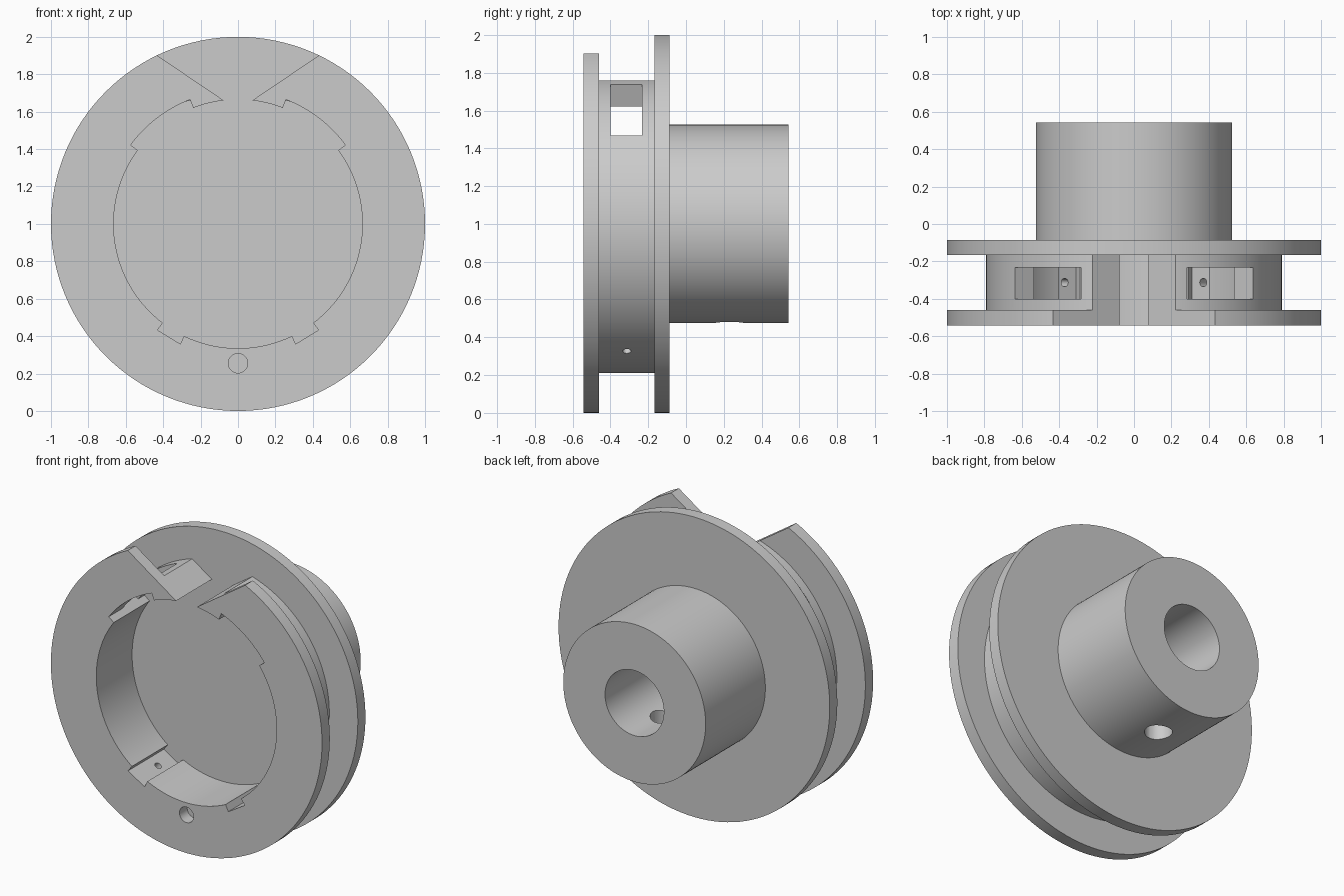
import bpy, bmesh
from math import sin, cos, radians, pi
from mathutils import Vector, Matrix

cube = bpy.data.objects.get("Cube")
if cube:
    bpy.data.objects.remove(cube, do_unlink=True)

SEGMENTS = 128
FRONT, LIP, FLOOR, BACK, END = -0.543, -0.461, -0.166, -0.086, 0.543
CAVITY, NOTCH, GROOVE, RIM = 0.665, 0.712, 0.79, 1.0
HUB, BORE = 0.525, 0.217

grey = bpy.data.materials.new("plain grey")
grey.use_nodes = True
colour = (0.6, 0.6, 0.6, 1)
grey.diffuse_color = colour
grey.node_tree.nodes["Principled BSDF"].inputs["Base Color"].default_value = colour


def finish(bm, name):
    bmesh.ops.remove_doubles(bm, verts=bm.verts, dist=1e-5)
    bmesh.ops.recalc_face_normals(bm, faces=bm.faces)
    mesh = bpy.data.meshes.new(name)
    bm.to_mesh(mesh)
    bm.free()
    mesh.materials.append(grey)
    obj = bpy.data.objects.new(name, mesh)
    bpy.context.collection.objects.link(obj)
    return obj


def lathe(name, profile):
    """Turn a (radius, y) profile about the horizontal axis at z = 1."""
    bm = bmesh.new()
    verts = [bm.verts.new((r, y, 1)) for r, y in profile]
    edges = [bm.edges.new(pair) for pair in zip(verts, verts[1:])]
    bmesh.ops.spin(bm, geom=verts + edges, cent=(0, 0, 1), axis=(0, 1, 0),
                   angle=2 * pi, steps=SEGMENTS, use_merge=True)
    return finish(bm, name)


def prism(name, outline, y0, y1):
    """Extrude an (x, height above axis) outline along y."""
    bm = bmesh.new()
    face = bm.faces.new([bm.verts.new((x, y0, 1 + z)) for x, z in outline])
    moved = bmesh.ops.extrude_face_region(bm, geom=[face])["geom"]
    bmesh.ops.translate(bm, vec=(0, y1 - y0, 0),
                        verts=[v for v in moved if isinstance(v, bmesh.types.BMVert)])
    return finish(bm, name)


def sector(a0, a1, r0, r1, steps=14):
    angles = [radians(a0 + (a1 - a0) * i / steps) for i in range(steps + 1)]
    outer = [(r1 * cos(a), r1 * sin(a)) for a in angles]
    inner = [(r0 * cos(a), r0 * sin(a)) for a in reversed(angles)]
    return outer + inner


def rod(name, start, end, radius):
    start, end = Vector(start), Vector(end)
    turn = (end - start).to_track_quat('Z', 'Y').to_matrix().to_4x4()
    bm = bmesh.new()
    bmesh.ops.create_cone(bm, cap_ends=True, segments=32, radius1=radius, radius2=radius,
                          depth=(end - start).length,
                          matrix=Matrix.Translation((start + end) / 2) @ turn)
    return finish(bm, name)


# Flanged spool with a front cavity and a bored hub
spool = lathe("flanged_spool", [
    (0, FLOOR), (CAVITY, FLOOR), (CAVITY, FRONT), (RIM, FRONT), (RIM, LIP),
    (GROOVE, LIP), (GROOVE, FLOOR), (RIM, FLOOR), (RIM, BACK), (HUB, BACK),
    (HUB, END), (BORE, END), (BORE, BACK), (0, BACK)])

# Wedge-shaped opening at the top, pin hole and set screw hole
cutters = [
    prism("wedge_cutter", [(0, 0.6085), (0.74, 1.109), (-0.74, 1.109)], FRONT - 0.1, FLOOR),
    rod("pin_hole_cutter", (0, FRONT - 0.1, 0.255), (0, LIP, 0.255), 0.052),
    rod("set_screw_cutter", (0, 0.23, 0.3), (0, 0.23, 0.95), 0.085),
]

# Notches, windows and small radial holes on both sides
for side, name in ((1, "left"), (-1, "right")):
    def mirrored(outline):
        return [(side * x, z) for x, z in outline]
    cutters += [
        prism(name + "_upper_notch_cutter", mirrored(sector(36.3, 68.9, 0.6, NOTCH)),
              FRONT - 0.1, FLOOR),
        prism(name + "_lower_notch_cutter", mirrored(sector(-52.8, -64.3, 0.6, NOTCH, 1)),
              FRONT - 0.1, FLOOR),
        prism(name + "_window_cutter", mirrored(sector(36.3, 68.9, 0.63, 0.9)), -0.4, -0.232),
    ]
    a = radians(-58.5)
    ends = [(side * r * cos(a), -0.313, 1 + r * sin(a)) for r in (0.6, 0.9)]
    cutters.append(rod(name + "_radial_hole_cutter", *ends, 0.022))

bpy.context.view_layer.objects.active = spool
spool.select_set(True)
for cutter in cutters:
    cutter.hide_render = True
    cut = spool.modifiers.new(cutter.name, 'BOOLEAN')
    cut.operation, cut.solver, cut.object = 'DIFFERENCE', 'EXACT', cutter
    bpy.ops.object.modifier_apply(modifier=cut.name)
    bpy.data.objects.remove(cutter, do_unlink=True)

bpy.ops.object.shade_smooth_by_angle(angle=radians(25))
